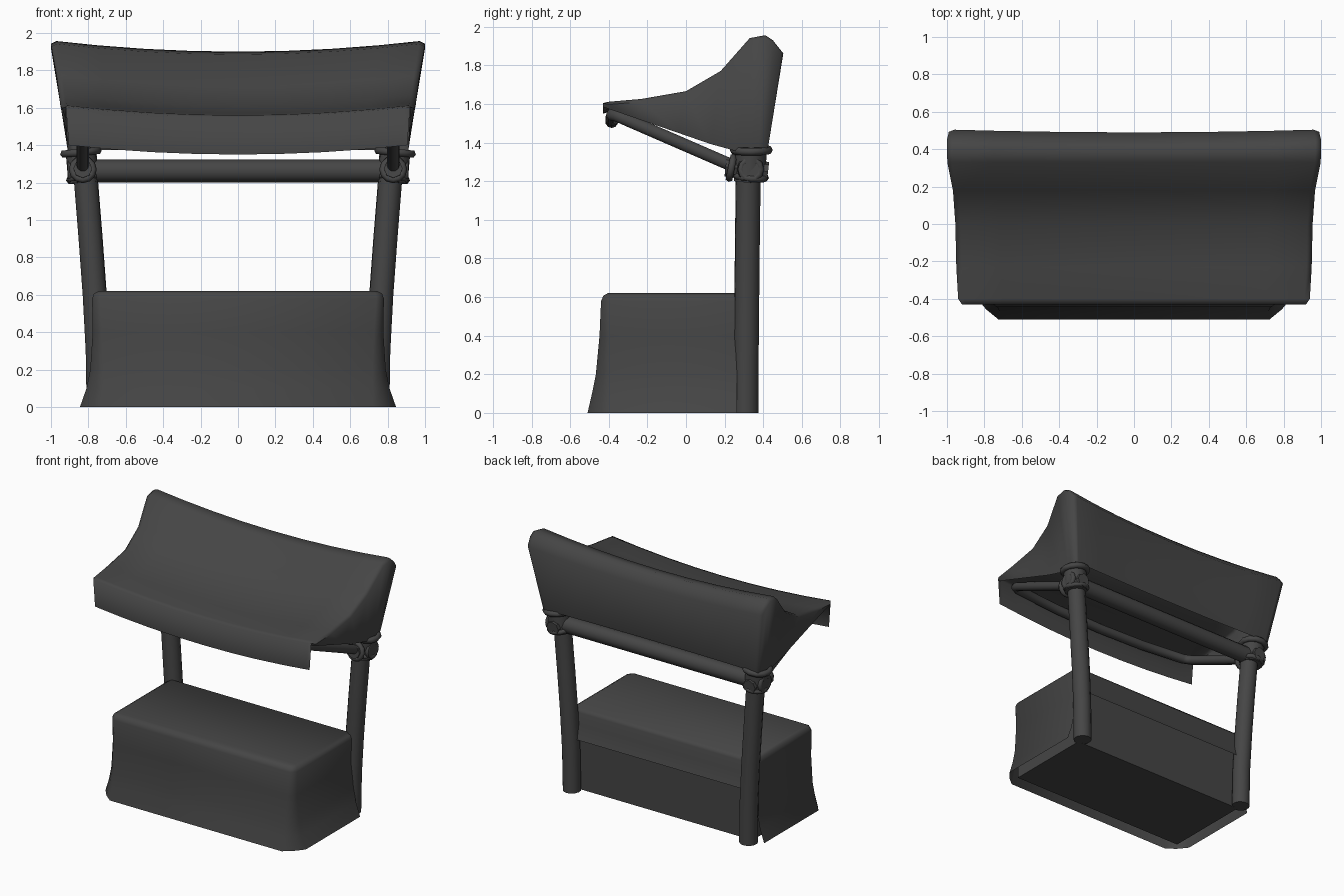
import bpy, bmesh, math
from mathutils import Vector

if "Cube" in bpy.data.objects:
    bpy.data.objects.remove(bpy.data.objects["Cube"])

dark = bpy.data.materials.new("dark_grey")
dark.diffuse_color = (.06, .06, .06, 1)
dark.use_nodes = True
dark.node_tree.nodes["Principled BSDF"].inputs["Base Color"].default_value = dark.diffuse_color


def finish(ob, angle=40):
    ob.data.materials.clear()
    ob.data.materials.append(dark)
    bpy.ops.object.select_all(action='DESELECT')
    ob.select_set(True)
    bpy.context.view_layer.objects.active = ob
    bpy.ops.object.shade_smooth_by_angle(angle=math.radians(angle))


def mesh_object(name, bm, angle=40):
    bmesh.ops.remove_doubles(bm, verts=bm.verts, dist=0.0005)
    bmesh.ops.recalc_face_normals(bm, faces=bm.faces)
    me = bpy.data.meshes.new(name)
    bm.to_mesh(me)
    bm.free()
    ob = bpy.data.objects.new(name, me)
    bpy.context.collection.objects.link(ob)
    finish(ob, angle)
    return ob


def sheet(bm, rows):
    """Skin a grid of points given as rows of equal length."""
    grid = [[bm.verts.new(p) for p in row] for row in rows]
    for a, b in zip(grid, grid[1:]):
        for i in range(len(a) - 1):
            bm.faces.new((a[i], a[i + 1], b[i + 1], b[i]))


def pipe(name, points, radius, res=4):
    cu = bpy.data.curves.new(name, 'CURVE')
    cu.dimensions = '3D'
    cu.bevel_depth = radius
    cu.bevel_resolution = res
    cu.use_fill_caps = True
    sp = cu.splines.new('POLY')
    sp.points.add(len(points) - 1)
    for p, co in zip(sp.points, points):
        p.co = (*co, 1)
    ob = bpy.data.objects.new(name, cu)
    bpy.context.collection.objects.link(ob)
    bpy.ops.object.select_all(action='DESELECT')
    ob.select_set(True)
    bpy.context.view_layer.objects.active = ob
    bpy.ops.object.convert(target='MESH')
    finish(bpy.context.view_layer.objects.active)


def ring(name, centre, axis, major, minor):
    bpy.ops.mesh.primitive_torus_add(major_segments=12, minor_segments=6, location=centre,
                                     major_radius=major, minor_radius=minor,
                                     rotation=Vector(axis).to_track_quat('Z', 'Y').to_euler())
    ob = bpy.context.object
    ob.name = name
    finish(ob, 65)


# canopy: profile of (y, z, half width, sag) from valance hem over the top to the back hem
profile = [(-.43, 1.40, .905, .05), (-.43, 1.605, .92, .055), (-.40, 1.615, .94, .055),
           (-.23, 1.63, .95, .06), (0, 1.67, .955, .06), (.18, 1.775, .968, .06),
           (.33, 1.945, .998, .06), (.41, 1.96, 1.0, .06), (.45, 1.935, 1.0, .06),
           (.505, 1.865, .99, .045), (.425, 1.375, .905, 0)]
columns = [-1, -.97, -.75, -.5, -.25, 0, .25, .5, .75, .97, 1]


def canopy_point(i, u):
    y, z, w, sag = profile[i]
    if abs(u) == 1 and 1 < i < 9:
        z -= .018
    if abs(u) == 1 and i == 9:
        y -= .012
    back = .015 * (1 - u * u) if i >= 8 else 0
    return (u * w, y - back, z - sag * (1 - u * u))


bm = bmesh.new()
sheet(bm, [[canopy_point(i, u) for u in columns] for i in range(len(profile))])
# canopy side panels
for s in (-1, 1):
    top, bottom = [], []
    for i in range(1, 10):
        y = -.43 + (profile[i][0] + .43) * .855 / .935
        z = max(1.585 - (y + .43) * .345, 1.355)
        if i == 9:
            z = 1.375
        top.append(canopy_point(i, s))
        bottom.append((s * (.92 - .015 * (y + .43) / .855), y, z))
    sheet(bm, [top, bottom])
mesh_object("canopy_cloth", bm, 85)

# counter box
bpy.ops.mesh.primitive_cube_add(size=1, location=(0, -.07, .3))
box = bpy.context.object
box.name = "counter_box"
box.scale = (1.5, .68, .6)
finish(box)

# counter cloth: (z, half width, front y, corner cut) for each level of the drape
levels = [(.62, .745, -.405, .03), (.607, .77, -.428, .035), (.58, .78, -.44, .04),
          (.4, .777, -.448, .05), (.2, .79, -.467, .07), (.1, .81, -.487, .09), (0, .845, -.51, .12)]
bm = bmesh.new()
rows = []
for z, w, f, c in levels:
    half = [(w, .265, z), (w, f + c, z), (w - c * .45, f + c * .45, z), (w - c, f, z)]
    rows.append(half + [(-x, y, zz) for x, y, zz in reversed(half)])
sheet(bm, rows)
bm.faces.new([bm.verts.new(p) for p in rows[0]])
# short flap at the back
sheet(bm, [[(-w, y, z), (w, y, z)] for y, z, w in
           ((.265, .62, .745), (.285, .59, .77), (.292, .5, .775), (.325, .4, .785))])
mesh_object("counter_cloth", bm, 75)

# posts with lashings
for s, side in ((-1, "left"), (1, "right")):
    pipe(side + "_post", [(s * .745, .31, 0), (s * .75, .312, .3), (s * .766, .315, .6),
                          (s * .788, .318, .9), (s * .812, .322, 1.2), (s * .835, .33, 1.38)], .065)
    pipe(side + "_hub", [(s * .825, .33, 1.2), (s * .838, .335, 1.35)], .083)
    ring(side + "_top_lashing", (s * .84, .338, 1.362), (s * .1, 0, 1), .09, .022)
    ring(side + "_low_lashing", (s * .825, .335, 1.225), (s * .15, .1, 1), .078, .018)
    pipe(side + "_arm_socket", [(s * .83, .205, 1.275), (s * .83, .425, 1.25)], .05, 2)
    ring(side + "_arm_lashing", (s * .83, .235, 1.27), (0, 1, -.2), .055, .02)
    ring(side + "_rail_lashing", (s * .895, .335, 1.262), (1, 0, 0), .052, .018)

# cross rail between the posts
pipe("back_rail", [(-.91, .33, 1.262), (.91, .33, 1.262)], .061)

# bent pipe that carries the front of the canopy
arm = [(.83, .3, 1.255), (.83, -.31, 1.52), (.815, -.355, 1.54), (.775, -.38, 1.545), (.4, -.385, 1.52)]
pipe("canopy_arm_frame", arm + [(0, -.385, 1.51)] + [(-x, y, z) for x, y, z in reversed(arm)], .034, 3)
